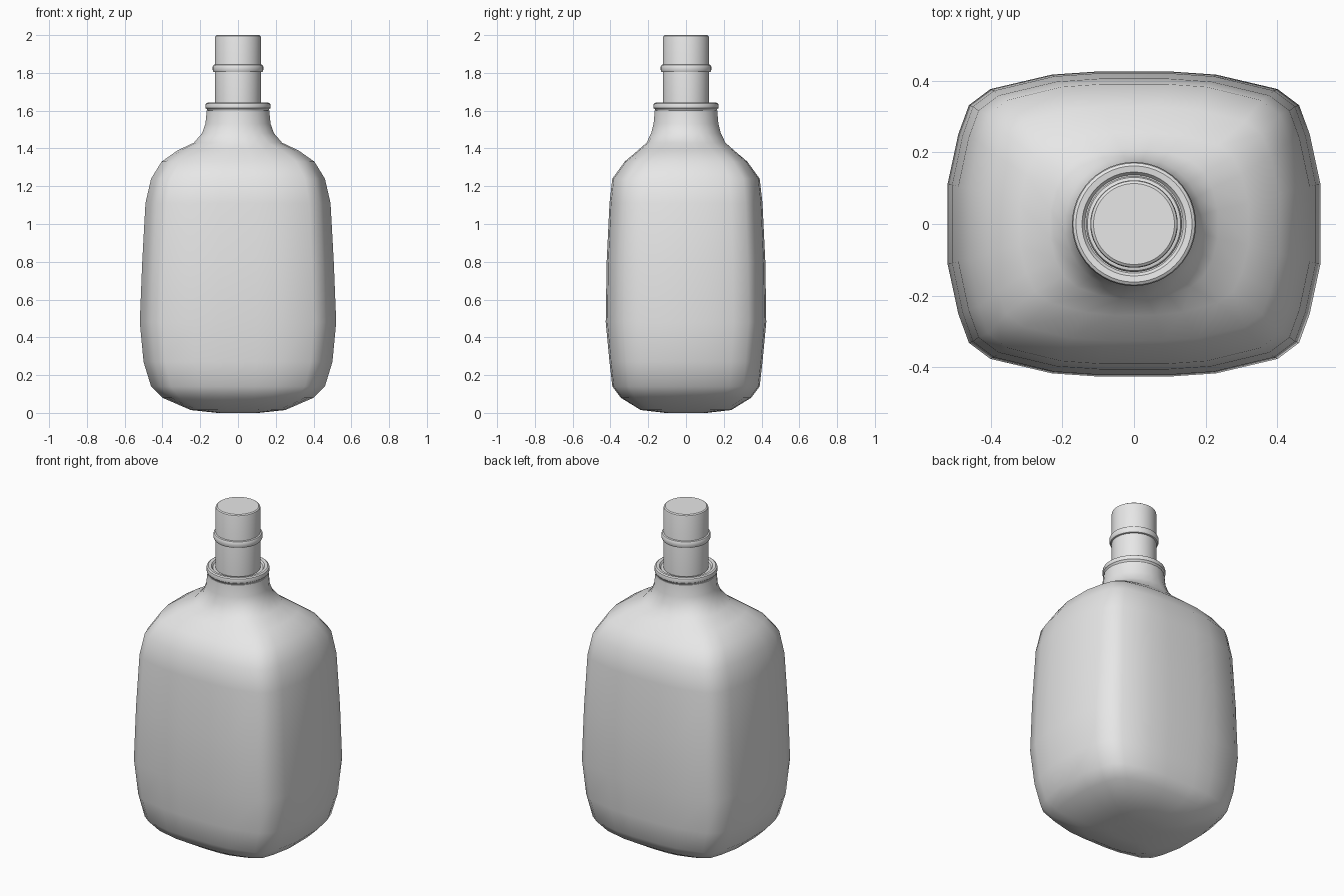
import bpy, bmesh, math

cube = bpy.data.objects.get("Cube")
if cube:
    bpy.data.objects.remove(cube, do_unlink=True)

grey = bpy.data.materials.new("plain grey")
grey.use_nodes = True
colour = (0.8, 0.8, 0.8, 1)
grey.diffuse_color = colour
grey.node_tree.nodes["Principled BSDF"].inputs["Base Color"].default_value = colour


def loft(name, rings, angle):
    """Join rings of points into a closed, smooth shaded surface."""
    bm = bmesh.new()
    loops = [[bm.verts.new(p) for p in ring] for ring in rings]
    for low, high in zip(loops, loops[1:]):
        for i in range(len(low)):
            j = (i + 1) % len(low)
            bm.faces.new((low[i], low[j], high[j], high[i]))
    bm.faces.new(loops[0][::-1])
    bm.faces.new(loops[-1])
    mesh = bpy.data.meshes.new(name)
    bm.to_mesh(mesh)
    bm.free()
    obj = bpy.data.objects.new(name, mesh)
    bpy.context.collection.objects.link(obj)
    mesh.materials.append(grey)
    bpy.ops.object.select_all(action='DESELECT')
    obj.select_set(True)
    bpy.context.view_layer.objects.active = obj
    bpy.ops.object.shade_smooth_by_angle(angle=math.radians(angle))


def turned(name, profile, sides=48):
    """Lathe a radius and height profile around the vertical axis."""
    turns = [math.tau * i / sides for i in range(sides)]
    loft(name, [[(r * math.cos(a), r * math.sin(a), z) for a in turns]
                for r, z in profile], 35)


# Rounded rectangle outline, mirrored from one quadrant
quarter = [(1, .26), (.942, .59), (.885, .78), (.77, .885), (.44, .98), (.2, 1)]
half = quarter + [(-x, y) for x, y in reversed(quarter)]
outline = half + [(-x, -y) for x, y in half]


def section(hx, hy, z, square):
    """Blend from a circle to the rounded rectangle."""
    ring = []
    for i, (x, y) in enumerate(outline):
        a = math.tau * (i + .5) / len(outline)
        ring.append((hx * (square * x + (1 - square) * math.cos(a)),
                     hy * (square * y + (1 - square) * math.sin(a)), z))
    return ring


# Body: half width, half depth, height, squareness
body = [
    (.11, .11, 0, .6), (.25, .24, .015, .8), (.40, .345, .08, 1), (.46, .39, .14, 1),
    (.50, .405, .27, 1), (.52, .425, .48, 1), (.507, .42, .8, 1),
    (.49, .405, 1.11, 1), (.46, .39, 1.24, 1), (.405, .325, 1.33, .95),
    (.32, .255, 1.39, .75), (.235, .21, 1.43, .45), (.192, .186, 1.48, .1),
    (.174, .173, 1.53, 0), (.167, .167, 1.6, 0)]
loft("body", [section(*level) for level in body], 60)

# Rolled lip around the mouth of the body
turned("mouth_lip", [(.16, 1.595), (.165, 1.608), (.171, 1.613), (.173, 1.625),
                     (.170, 1.637), (.162, 1.642), (.145, 1.64), (.137, 1.63)])

# Neck with a softened top edge
turned("neck", [(.122, 1.59), (.122, 1.988), (.12, 1.995), (.113, 2)])

# Raised band around the neck
turned("neck_band", [(.12, 1.803), (.130, 1.806), (.134, 1.815), (.134, 1.833),
                     (.130, 1.842), (.12, 1.845)])
